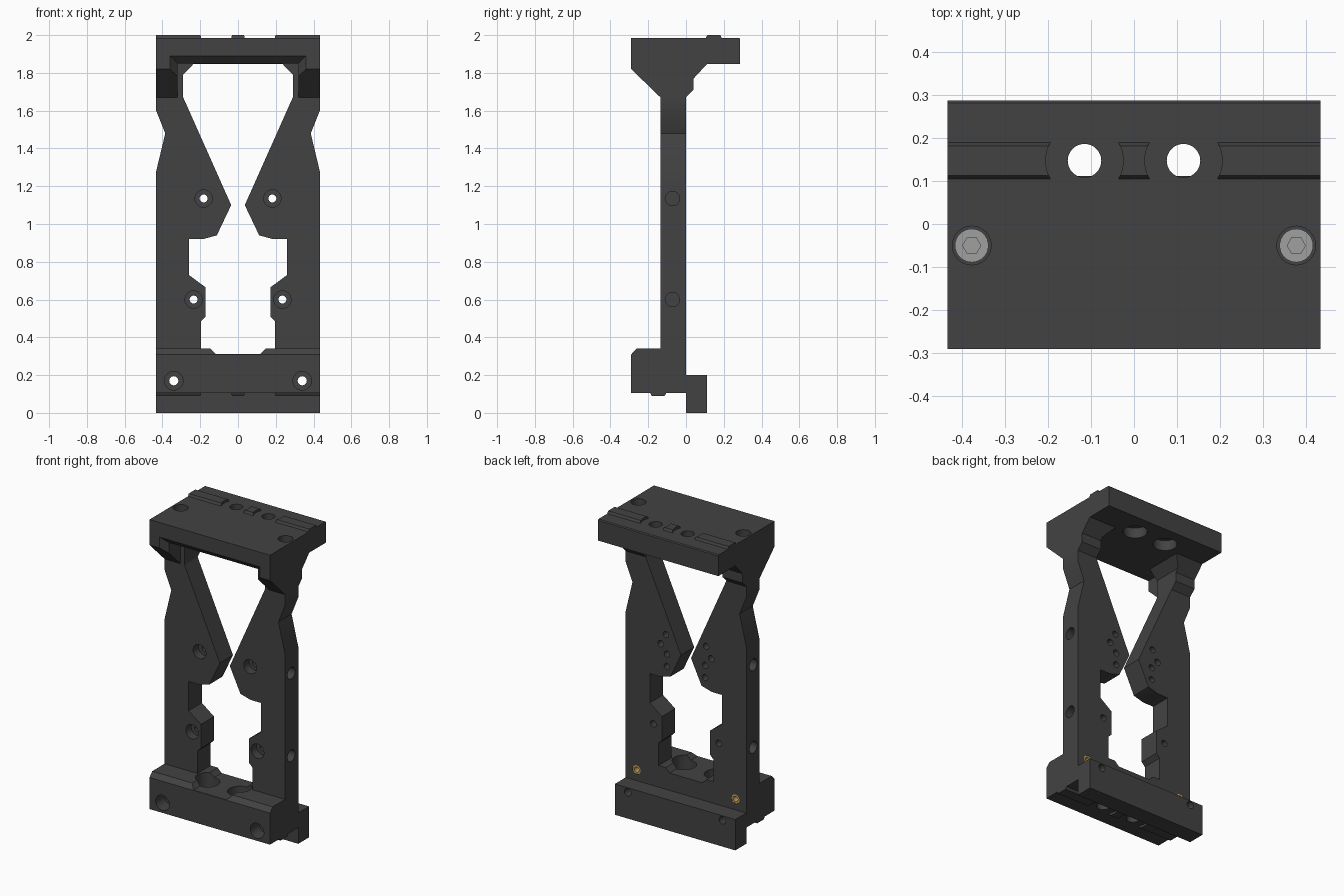
import bpy, bmesh
from math import cos, sin, tau

if "Cube" in bpy.data.objects:
    bpy.data.objects.remove(bpy.data.objects["Cube"])

W = 0.433          # half width
HX, HY = 0.115, 0.147   # large mounting holes


def material(name, rgb):
    m = bpy.data.materials.new(name)
    m.diffuse_color = (*rgb, 1)
    m.use_nodes = True
    m.node_tree.nodes["Principled BSDF"].inputs["Base Color"].default_value = m.diffuse_color
    return m


dark = material("dark_plastic", (0.055, 0.055, 0.055))
steel = material("steel", (0.35, 0.35, 0.35))
brass = material("brass", (0.55, 0.36, 0.1))


def prism(name, pts, axis, a, b, end_pts=None, mat=dark):
    """Extrude a 2D outline along an axis from a to b (optionally lofted to end_pts)."""
    def place(p, t):
        return {'X': (t, p[0], p[1]), 'Y': (p[0], t, p[1]), 'Z': (p[0], p[1], t)}[axis]
    bm = bmesh.new()
    v0 = [bm.verts.new(place(p, a)) for p in pts]
    v1 = [bm.verts.new(place(p, b)) for p in (end_pts or pts)]
    bm.faces.new(v0)
    bm.faces.new(v1)
    n = len(pts)
    for i in range(n):
        j = (i + 1) % n
        bm.faces.new((v0[i], v0[j], v1[j], v1[i]))
    bmesh.ops.recalc_face_normals(bm, faces=bm.faces)
    me = bpy.data.meshes.new(name)
    bm.to_mesh(me)
    bm.free()
    me.materials.append(mat)
    ob = bpy.data.objects.new(name, me)
    bpy.context.scene.collection.objects.link(ob)
    return ob


def rod(u, v, r, axis, a, b, name="cutter", n=32, mat=dark):
    pts = [(u + r * cos(tau * i / n), v + r * sin(tau * i / n)) for i in range(n)]
    return prism(name, pts, axis, a, b, mat=mat)


def cut(ob, cutters):
    """Subtract all cutters, bake the result and remove the cutters."""
    for c in cutters:
        c.hide_render = True
        m = ob.modifiers.new("cut", 'BOOLEAN')
        m.operation, m.solver, m.object = 'DIFFERENCE', 'EXACT', c
    bpy.context.view_layer.update()
    dg = bpy.context.evaluated_depsgraph_get()
    me = bpy.data.meshes.new_from_object(ob.evaluated_get(dg))
    ob.modifiers.clear()
    ob.data = me
    for c in cutters:
        bpy.data.objects.remove(c)


def smooth(ob):
    bpy.ops.object.select_all(action='DESELECT')
    ob.select_set(True)
    bpy.context.view_layer.objects.active = ob
    bpy.ops.object.shade_smooth_by_angle(angle=0.5)


# Side plates with their pinched inner outline
half = [(W, 0.34), (W, 1.28), (0.385, 1.48), (W, 1.60), (W, 1.67), (0.29, 1.67),
        (0.036, 1.10), (0.112, 0.94), (0.185, 0.92), (0.26, 0.92), (0.26, 0.73),
        (0.172, 0.665), (0.172, 0.51), (0.197, 0.485), (0.197, 0.34)]
for s, side in ((-1, "left"), (1, "right")):
    plate = prism("side_plate_" + side, [(s * x, z) for x, z in half], 'Y', -0.135, 0)
    cs = []
    for x, z in ((0.182, 1.135), (0.235, 0.6)):
        cs += [rod(s * x, z, 0.021, 'Y', -0.3, 0.1),
               rod(s * x, z, 0.046, 'Y', -0.3, -0.08),
               rod(-0.072, z, 0.038, 'X', s * 0.32, s * 0.5)]
    # blind pin holes on the back
    for x, z in ((0.144, 1.205), (0.137, 1.08), (0.137, 1.0)):
        cs.append(rod(s * x, z, 0.02, 'Y', -0.05, 0.1, n=24))
    cut(plate, cs)
    smooth(plate)

# Top rail: side profile, then the opening between the columns
top = prism("top_rail", [(-0.29, 1.985), (-0.29, 1.82), (-0.135, 1.67), (0, 1.67),
                         (0.04, 1.71), (0.04, 1.77), (0.112, 1.848), (0.287, 1.848),
                         (0.287, 1.979), (0.281, 1.985)], 'X', -W, W)


def arch(x, z, z0=1.5):
    return [(-x, z0), (x, z0), (x, z), (-x, z)]


cs = [prism("cutter", [(-0.29, 1.5), (0.29, 1.5), (0.29, 1.79), (0.235, 1.848),
                       (-0.235, 1.848), (-0.29, 1.79)], 'Y', -0.4, 0.2),
      prism("cutter", arch(0.32, 1.85), 'Y', -0.4, -0.135),
      prism("cutter", arch(0.375, 1.905), 'Y', -0.305, -0.25, arch(0.32, 1.85))]
for s in (-1, 1):
    cs += [rod(s * HX, HY, 0.039, 'Z', 1.8, 2.1),
           rod(s * HX, HY, 0.072, 'Z', 1.8, 1.915),
           rod(s * 0.377, -0.05, 0.045, 'Z', 1.86, 2.1)]
cut(top, cs)
smooth(top)

# Base block with the rear lip
base = prism("base_block", [(-0.29, 0.105), (-0.29, 0.31), (-0.262, 0.34), (0, 0.34),
                            (0, 0.2), (0.112, 0.2), (0.112, 0), (0, 0), (0, 0.105)],
             'X', -W, W)
cs = [prism("cutter", [(-0.118, 0.312), (0.118, 0.312), (0.158, 0.352), (-0.158, 0.352)],
            'Y', -0.4, 0.1)]
for s in (-1, 1):
    cs += [rod(s * HX, -HY, 0.072, 'Z', 0.2, 0.5),
           rod(s * HX, -HY, 0.039, 'Z', 0.0, 0.5),
           rod(s * 0.34, 0.17, 0.024, 'Y', -0.4, 0.3),
           rod(s * 0.34, 0.17, 0.049, 'Y', -0.4, -0.2),
           rod(s * 0.355, 0.27, 0.029, 'Y', -0.07, 0.1)]
cut(base, cs)
smooth(base)

# Locating ribs, scalloped around the mounting holes
for name, y, z0, z1 in (("top_rib", HY, 1.985, 2.0), ("base_rib", -HY, 0.105, 0.09)):
    rib = prism(name, [(y - 0.042, z0), (y - 0.034, z1), (y + 0.034, z1), (y + 0.042, z0)],
                'X', -W, W)
    cut(rib, [rod(s * HX, y, 0.09, 'Z', z0 - 0.1, z0 + 0.1, n=48) for s in (-1, 1)])
    smooth(rib)

# Socket screws in the top and brass inserts in the back
for s, side in ((-1, "left"), (1, "right")):
    screw = rod(s * 0.377, -0.05, 0.039, 'Z', 1.86, 1.92, "screw_" + side, mat=steel)
    cut(screw, [rod(s * 0.377, -0.05, 0.021, 'Z', 1.89, 2.0, n=6, mat=steel)])
    smooth(screw)
    insert = rod(s * 0.355, 0.27, 0.0285, 'Y', -0.07, -0.001, "insert_" + side, mat=brass)
    cut(insert, [rod(s * 0.355, 0.27, 0.017, 'Y', -0.06, 0.1, n=24, mat=brass)])
    smooth(insert)
